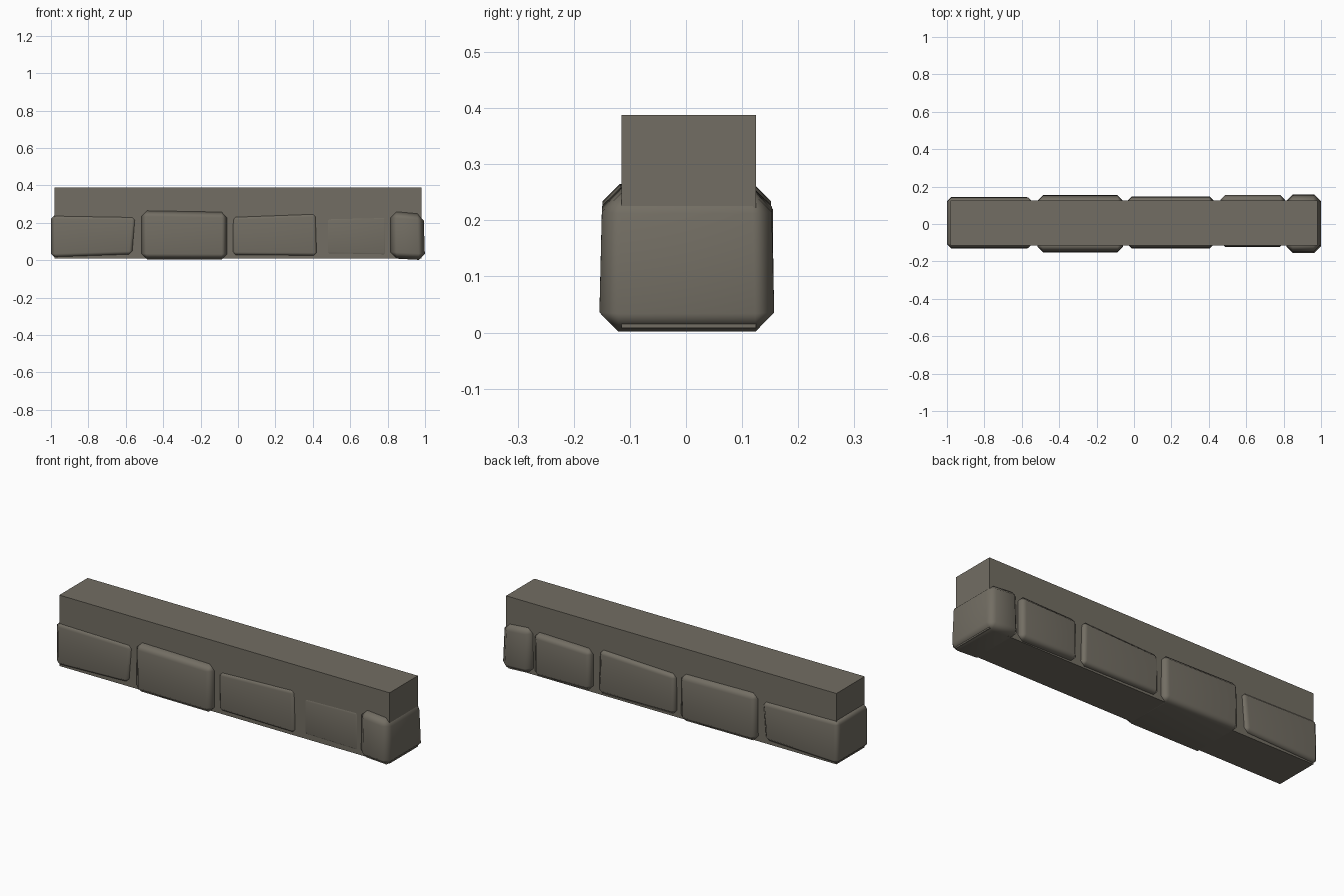
import bpy, bmesh, math

cube = bpy.data.objects.get("Cube")
if cube:
    bpy.data.objects.remove(cube)

# One stone colour for everything
stone = bpy.data.materials.new("warm_grey_stone")
stone.use_nodes = True
colour = (0.17, 0.155, 0.125, 1)
stone.diffuse_color = colour
stone.node_tree.nodes["Principled BSDF"].inputs["Base Color"].default_value = colour


def block(name, x, y, top, bottom, lean=0, taper=0, bevel=0):
    """Six-sided block; top and bottom give heights at the left and right x ends."""
    bm = bmesh.new()
    bmesh.ops.create_cube(bm, size=2)
    for v in bm.verts:
        i, j, up = v.co.x > 0, v.co.y > 0, v.co.z > 0
        v.co.z = top[i] if up else bottom[i]
        v.co.x = x[i] + (lean if up and i else 0)
        v.co.y = y[j] + (taper * (-1 if j else 1) if up else 0)
    if bevel:
        bmesh.ops.bevel(bm, geom=bm.edges[:], offset=bevel, offset_type='OFFSET',
                        segments=1, profile=0.5, affect='EDGES')
    bmesh.ops.recalc_face_normals(bm, faces=bm.faces)
    mesh = bpy.data.meshes.new(name)
    bm.to_mesh(mesh)
    bm.free()
    mesh.materials.append(stone)
    obj = bpy.data.objects.new(name, mesh)
    bpy.context.collection.objects.link(obj)
    if bevel:
        # Soft chamfers around flat main faces
        bpy.ops.object.select_all(action='DESELECT')
        obj.select_set(True)
        bpy.context.view_layer.objects.active = obj
        bpy.ops.object.shade_smooth_by_angle(angle=math.radians(50))
        obj.modifiers.new("flat_faces", 'WEIGHTED_NORMAL').keep_sharp = True
    return obj


# Plain wall core
block("wall_core", (-0.98, 0.98), (-0.115, 0.125), (0.388, 0.388), (0.008, 0.008))

# Row of chamfered stones set through the core
block("stone_far_right", (-1.0, -0.56), (-0.132, 0.145), (0.246, 0.238), (0.01, 0.025),
      lean=0.02, taper=0.003, bevel=0.024)
block("stone_mid_right", (-0.517, -0.058), (-0.152, 0.155), (0.265, 0.257), (0.005, 0.003),
      taper=0.004, bevel=0.03)
block("stone_middle", (-0.034, 0.428), (-0.13, 0.147), (0.238, 0.255), (0.022, 0.018),
      lean=-0.006, taper=0.002, bevel=0.022)
block("stone_mid_left", (0.462, 0.806), (-0.122, 0.156), (0.238, 0.246), (0.018, 0.012),
      taper=0.001, bevel=0.026)
block("stone_far_left", (0.815, 1.0), (-0.155, 0.158), (0.262, 0.246), (0.01, 0.0),
      lean=-0.008, taper=0.006, bevel=0.034)
